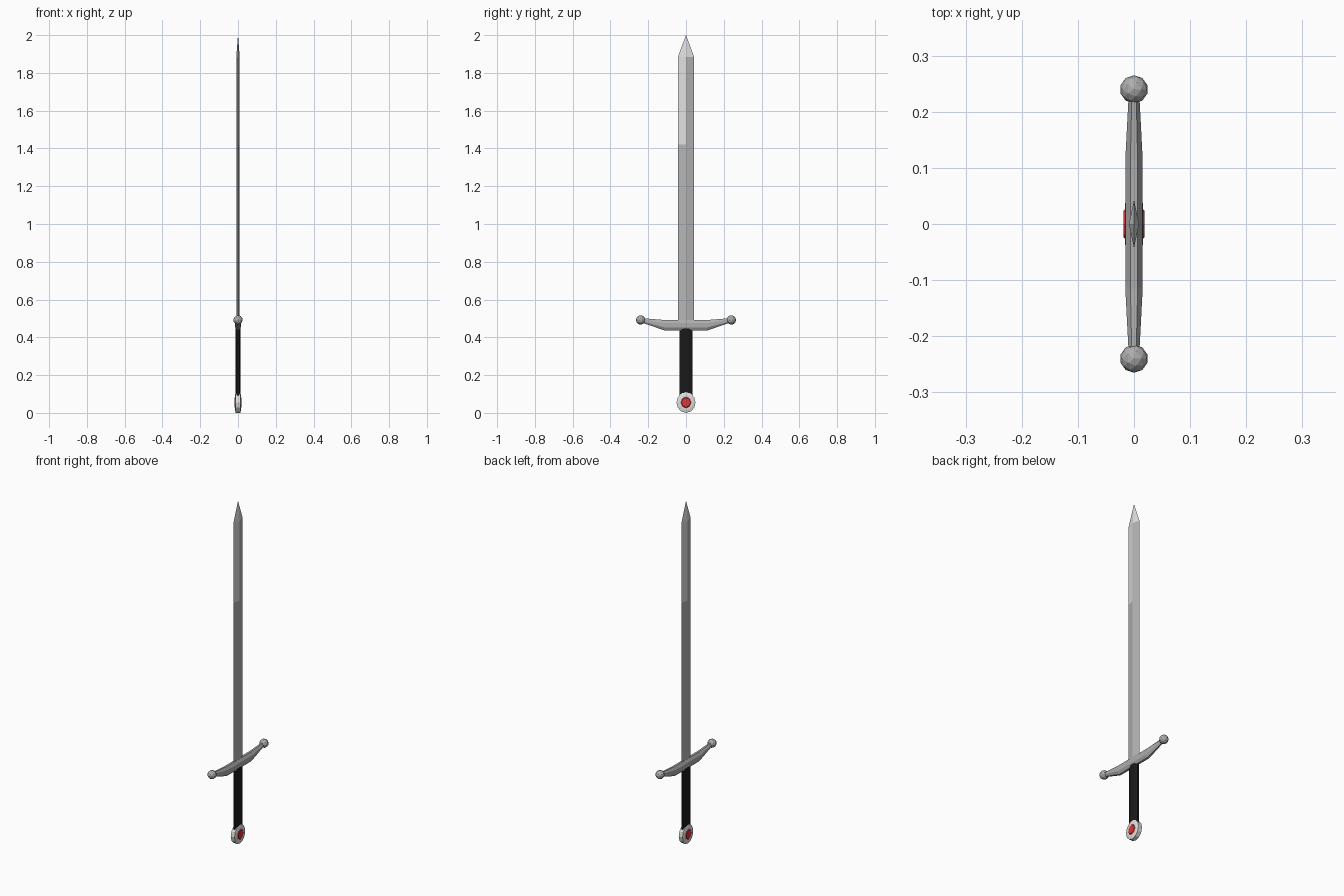
import bpy, bmesh, math
from mathutils import Matrix

if "Cube" in bpy.data.objects:
    bpy.data.objects.remove(bpy.data.objects["Cube"])

def material(name, c):
    m = bpy.data.materials.new(name)
    m.diffuse_color = (*c, 1)
    m.use_nodes = True
    m.node_tree.nodes["Principled BSDF"].inputs["Base Color"].default_value = m.diffuse_color
    return m

blade_steel = material("blade_steel", (0.46, 0.46, 0.46))
bright_steel = material("bright_steel", (0.74, 0.74, 0.74))
guard_steel = material("guard_steel", (0.42, 0.42, 0.42))
silver = material("pommel_silver", (0.74, 0.74, 0.73))
black = material("grip_black", (0.01, 0.01, 0.01))
red = material("gem_red", (0.76, 0.035, 0.04))

def finish(name, bm, mat):
    bmesh.ops.recalc_face_normals(bm, faces=bm.faces)
    me = bpy.data.meshes.new(name)
    bm.to_mesh(me)
    bm.free()
    me.materials.append(mat)
    ob = bpy.data.objects.new(name, me)
    bpy.context.collection.objects.link(ob)
    return ob

def loft(name, rings, mat):
    """Skin a list of equal-length point rings and cap both ends."""
    bm = bmesh.new()
    vs = [[bm.verts.new(p) for p in r] for r in rings]
    n = len(vs[0])
    for a, b in zip(vs, vs[1:]):
        for i in range(n):
            j = (i + 1) % n
            bm.faces.new((a[i], a[j], b[j], b[i]))
    bm.faces.new(vs[0])
    bm.faces.new(vs[-1])
    bmesh.ops.remove_doubles(bm, verts=bm.verts, dist=0.0001)
    return finish(name, bm, mat)

def ellipse(n, rx, ry, off=0.5):
    return [(rx * math.cos((i + off) * math.tau / n),
             ry * math.sin((i + off) * math.tau / n)) for i in range(n)]

# Blade: diamond section, tapering to the point
section = ((0.009, 0), (0, 0.043), (-0.009, 0), (0, -0.043))
blade = loft("blade", [[(x * s, y * s, z) for x, y in section]
                       for z, s in ((0.46, 1), (1.42, 1), (1.885, 1), (2.0, 0.01))], blade_steel)
# Bright polish: the tip, and one half of each side above the middle
blade.data.materials.append(bright_steel)
for f in blade.data.polygons:
    c = f.center
    if c.z > 1.89 or (c.z > 1.42 and c.x * c.y < 0):
        f.material_index = 1

# Cross guard: octagonal section swept along y, flat belly and raised ends
rings = []
for y, hx, lo, hi in ((-0.24, 0.009, 0.480, 0.502), (-0.115, 0.0155, 0.437, 0.492),
                      (0.115, 0.0155, 0.437, 0.492), (0.24, 0.009, 0.480, 0.502)):
    k = 1 / math.cos(math.pi / 8)
    rings.append([(x, y, (lo + hi) / 2 + z)
                  for x, z in ellipse(8, hx * k, (hi - lo) / 2 * k)])
loft("cross_guard", rings, guard_steel)

# Ball ends of the guard
for side, label in ((-1, "left"), (1, "right")):
    bm = bmesh.new()
    bmesh.ops.create_icosphere(bm, subdivisions=2, radius=0.025,
                               matrix=Matrix.Translation((0, side * 0.24, 0.492)))
    finish("guard_ball_" + label, bm, guard_steel)

# Grip: flattened octagonal handle
loft("grip", [[(x, y, z) for x, y in ellipse(8, 0.013, 0.038)] for z in (0.085, 0.45)], black)

# Pommel: upright disc with bevelled rims
def disc(name, profile, n, mat):
    loft(name, [[(x, r * y, 0.055 + 1.1 * r * z) for y, z in ellipse(n, 1, 1, 0)]
                for x, r in profile], mat)

disc("pommel", ((-0.016, 0.036), (-0.012, 0.05), (0.012, 0.05), (0.016, 0.036)), 12, silver)

# Red gem showing on both faces of the pommel
disc("pommel_gem", ((-0.019, 0.023), (-0.015, 0.028), (0.015, 0.028), (0.019, 0.023)), 8, red)
